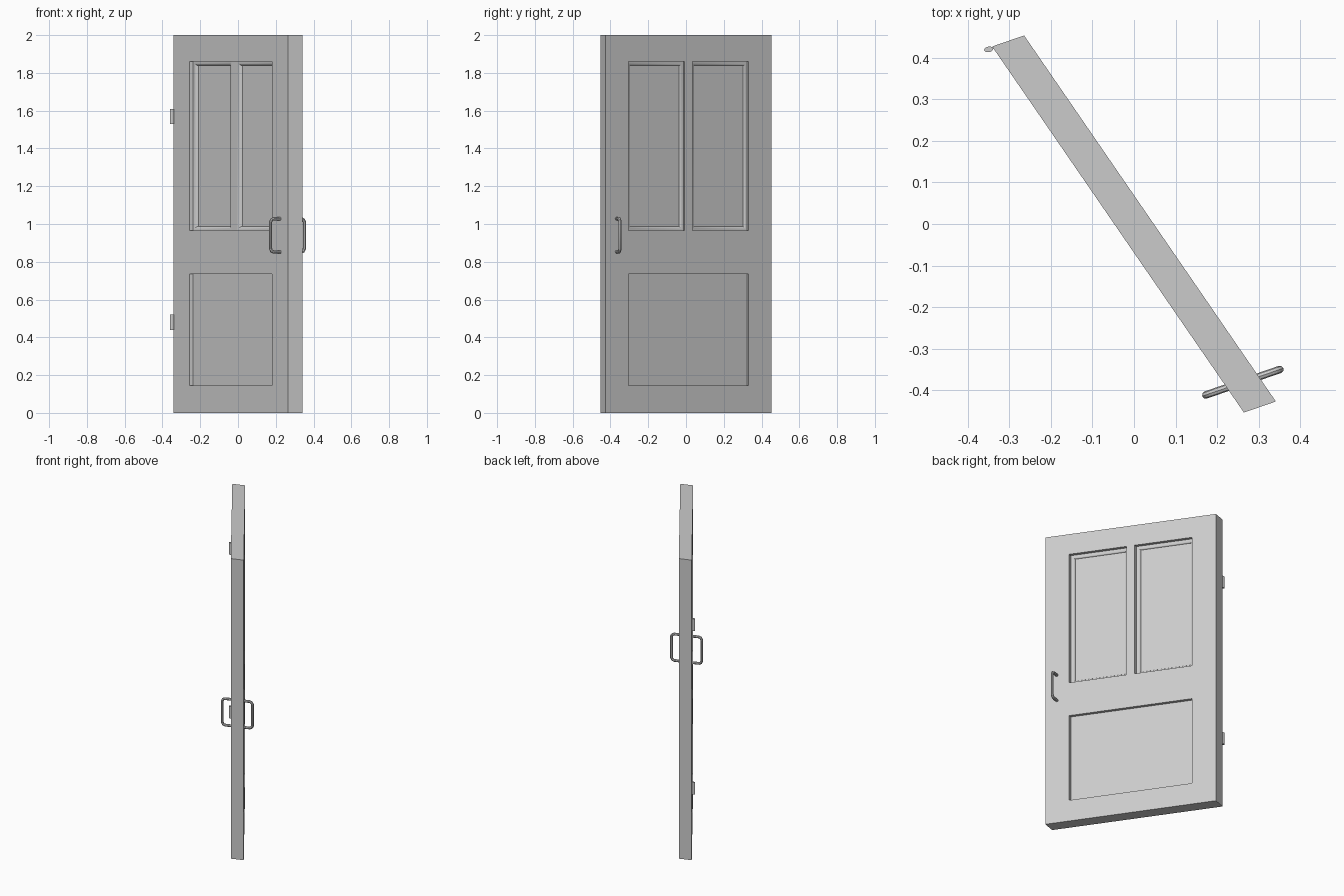
import bpy, bmesh, math
from mathutils import Matrix, Vector

if "Cube" in bpy.data.objects:
    bpy.data.objects.remove(bpy.data.objects["Cube"])

# Slanted frame: first axis along the door width, second through its thickness
ALONG = Vector((0.606, -0.881, 0)).normalized()
THROUGH = Vector((0.077, 0.0265, 0)).normalized()
SLANT = Matrix((ALONG, THROUGH, (0, 0, 1))).transposed().to_4x4()
HALF_W, HALF_T = 0.5345, 0.0407
OPEN, MULLION = 0.385, 0.0257          # half widths of opening and centre bar
LOW_Z, HIGH_Z = (0.145, 0.735), (0.965, 1.86)
STEP = 0.0212                          # first recess level, from the centre plane
PANE_FRONT, PANE_BACK = -0.004, 0.009

grey = bpy.data.materials.new("light_grey")
grey.use_nodes = True
COLOUR = (0.6, 0.6, 0.6, 1)
grey.diffuse_color = COLOUR
grey.node_tree.nodes["Principled BSDF"].inputs["Base Color"].default_value = COLOUR


def finish(bm, name):
    """Slant the mesh into place and link it."""
    bm.transform(SLANT)
    bmesh.ops.recalc_face_normals(bm, faces=bm.faces)
    mesh = bpy.data.meshes.new(name)
    bm.to_mesh(mesh)
    bm.free()
    mesh.materials.append(grey)
    obj = bpy.data.objects.new(name, mesh)
    bpy.context.collection.objects.link(obj)
    return obj


def add_box(bm, a, b, z):
    centre = Vector([(r[0] + r[1]) / 2 for r in (a, b, z)])
    size = [r[1] - r[0] for r in (a, b, z)]
    bmesh.ops.create_cube(bm, size=1, matrix=Matrix.Translation(centre) @ Matrix.Diagonal((*size, 1)))


def boxes(name, items):
    bm = bmesh.new()
    for item in items:
        add_box(bm, *item)
    return finish(bm, name)


def select(obj):
    bpy.ops.object.select_all(action='DESELECT')
    obj.select_set(True)
    bpy.context.view_layer.objects.active = obj


# Door slab with recessed panels
door = boxes("door_slab", [((-HALF_W, HALF_W), (-HALF_T, HALF_T), (0, 2))])
panes = [(-OPEN, -MULLION), (MULLION, OPEN)]
wide = (-OPEN, OPEN)
deep = [(p, d, HIGH_Z) for p in panes for d in ((-0.1, PANE_FRONT), (PANE_BACK, 0.1))]
shallow = [(wide, (-0.1, -STEP), HIGH_Z), (wide, (-0.1, -STEP), LOW_Z), (wide, (STEP, 0.1), LOW_Z)]
for name, items in (("pane_cutter", deep), ("panel_cutter", shallow)):
    cutter = boxes(name, items)
    cutter.hide_render = True
    mod = door.modifiers.new(name, 'BOOLEAN')
    mod.operation, mod.solver, mod.object = 'DIFFERENCE', 'EXACT', cutter
    select(door)
    bpy.ops.object.modifier_apply(modifier=mod.name)
    bpy.data.objects.remove(cutter)


# Rounded moulding around each upper pane
def moulding(name, a, z, top, base, width=0.022, steps=6):
    bm = bmesh.new()
    rings = []
    for i in range(steps + 1):
        t = math.pi / 2 * i / steps
        inset = width * math.sin(t)
        b = base + (top - base) * math.cos(t)
        corners = [(a[0] + inset, z[0] + inset), (a[1] - inset, z[0] + inset),
                   (a[1] - inset, z[1] - inset), (a[0] + inset, z[1] - inset)]
        rings.append([bm.verts.new((x, b, h)) for x, h in corners])
    # Back of the strip, against the pane
    rings.append([bm.verts.new((x, base, h)) for x in a for h in z])
    rings[-1] = [rings[-1][k] for k in (0, 2, 3, 1)]
    for r, ring in enumerate(rings):
        following = rings[(r + 1) % len(rings)]
        for k in range(4):
            n = (k + 1) % 4
            bm.faces.new((ring[k], ring[n], following[n], following[k]))
    obj = finish(bm, name)
    select(obj)
    bpy.ops.object.shade_smooth_by_angle(angle=math.radians(35))


for side, pane in zip(("right", "left"), panes):
    moulding(f"front_moulding_{side}", pane, HIGH_Z, -STEP, PANE_FRONT)
    moulding(f"back_moulding_{side}", pane, HIGH_Z, STEP, PANE_BACK)


# Pull handles on both faces
def handle(name, sign):
    curve = bpy.data.curves.new(name, 'CURVE')
    curve.dimensions = '3D'
    curve.bevel_depth, curve.bevel_resolution = 0.009, 2
    curve.use_fill_caps = True
    half = [(HALF_T - 0.005, 0.088), (0.078, 0.088), (0.089, 0.083), (0.0945, 0.071)]
    path = half + [(b, -h) for b, h in reversed(half)]
    spline = curve.splines.new('POLY')
    spline.points.add(len(path) - 1)
    for point, (b, h) in zip(spline.points, path):
        point.co = (*(SLANT @ Vector((0.462, sign * b, 0.94 + h))), 1)
    obj = bpy.data.objects.new(name, curve)
    bpy.context.collection.objects.link(obj)
    curve.materials.append(grey)
    select(obj)
    bpy.ops.object.convert(target='MESH')
    bpy.ops.object.shade_smooth_by_angle(angle=math.radians(40))


handle("front_handle", -1)
handle("back_handle", 1)

# Hinge knuckles beside the hinge edge
for name, z in (("lower_hinge", 0.48), ("upper_hinge", 1.57)):
    bm = bmesh.new()
    place = Matrix.Translation((-HALF_W + 0.004, -HALF_T - 0.011, z))
    bmesh.ops.create_cone(bm, cap_ends=True, segments=16, radius1=1, radius2=1, depth=0.08,
                          matrix=place @ Matrix.Diagonal((0.007, 0.011, 1, 1)))
    hinge = finish(bm, name)
    select(hinge)
    bpy.ops.object.shade_smooth_by_angle(angle=math.radians(40))
